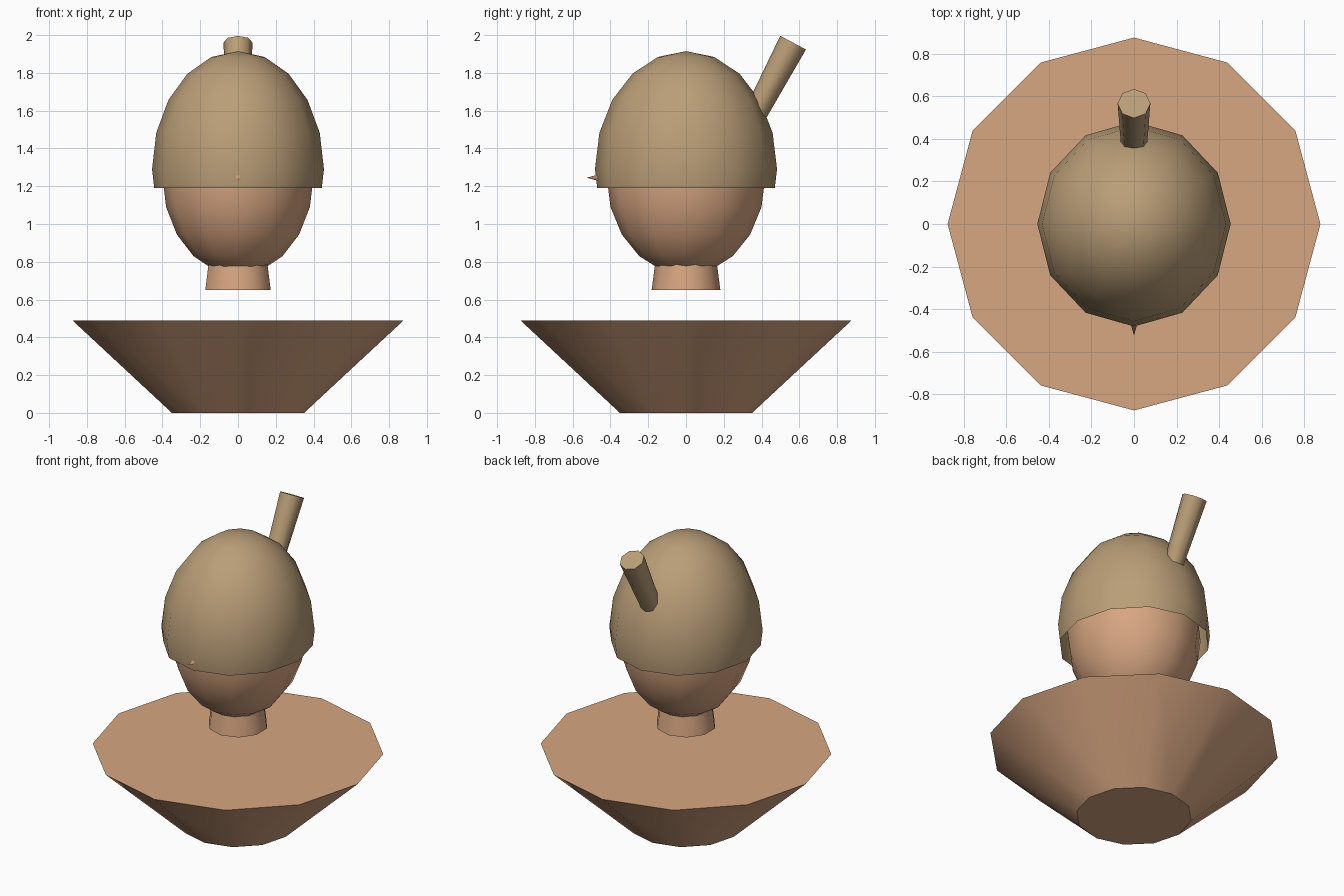
import bpy, bmesh, math
from mathutils import Vector

if "Cube" in bpy.data.objects:
    bpy.data.objects.remove(bpy.data.objects["Cube"])


def material(name, rgb):
    m = bpy.data.materials.new(name)
    m.diffuse_color = (*rgb, 1)
    m.use_nodes = True
    m.node_tree.nodes["Principled BSDF"].inputs["Base Color"].default_value = m.diffuse_color
    return m


skin = material("skin", (0.68, 0.38, 0.22))
hair = material("hair", (0.49, 0.34, 0.185))


def finish(name, mat, angle):
    ob = bpy.context.object
    ob.name = name
    ob.data.materials.append(mat)
    bpy.ops.object.shade_smooth_by_angle(angle=math.radians(angle))
    return ob


def tapered(name, mat, start, end, r1, r2, sides, angle):
    """Tapered cylinder running from start to end."""
    a, b = Vector(start), Vector(end)
    rot = Vector((0, 0, 1)).rotation_difference(b - a).to_euler()
    bpy.ops.mesh.primitive_cone_add(vertices=sides, radius1=r1, radius2=r2,
                                    depth=(b - a).length,
                                    location=(a + b) / 2, rotation=rot)
    return finish(name, mat, angle)


def egg(name, mat, z, radii):
    """Stretched low-poly ball."""
    bpy.ops.mesh.primitive_uv_sphere_add(segments=12, ring_count=10, radius=1,
                                         location=(0, 0, z), scale=radii)
    bpy.ops.object.transform_apply(location=True, rotation=False, scale=True)
    return finish(name, mat, 50)


# Flared bust, neck and head
tapered("shoulders", skin, (0, 0, 0), (0, 0, 0.49), 0.35, 0.877, 12, 35)
tapered("neck", skin, (0, 0, 0.65), (0, 0, 0.87), 0.182, 0.153, 10, 50)
egg("head", skin, 1.25, (0.40, 0.42, 0.52))

# Pointed nose poking through the front of the hair
tapered("nose", skin, (0, -0.41, 1.245), (0, -0.525, 1.245), 0.032, 0, 8, 50)

# Hair cap: open shell cut off level below its widest ring
cap = egg("hair_cap", hair, 1.29, (0.455, 0.482, 0.625))
bm = bmesh.new()
bm.from_mesh(cap.data)
bmesh.ops.bisect_plane(bm, geom=bm.verts[:] + bm.edges[:] + bm.faces[:],
                       plane_co=(0, 0, 1.19), plane_no=(0, 0, 1),
                       clear_inner=True)
bm.to_mesh(cap.data)
bm.free()

# Upswept ponytail at the back
tapered("ponytail", hair, (0, 0.355, 1.56), (0, 0.567, 1.96),
        0.06, 0.077, 8, 50)
